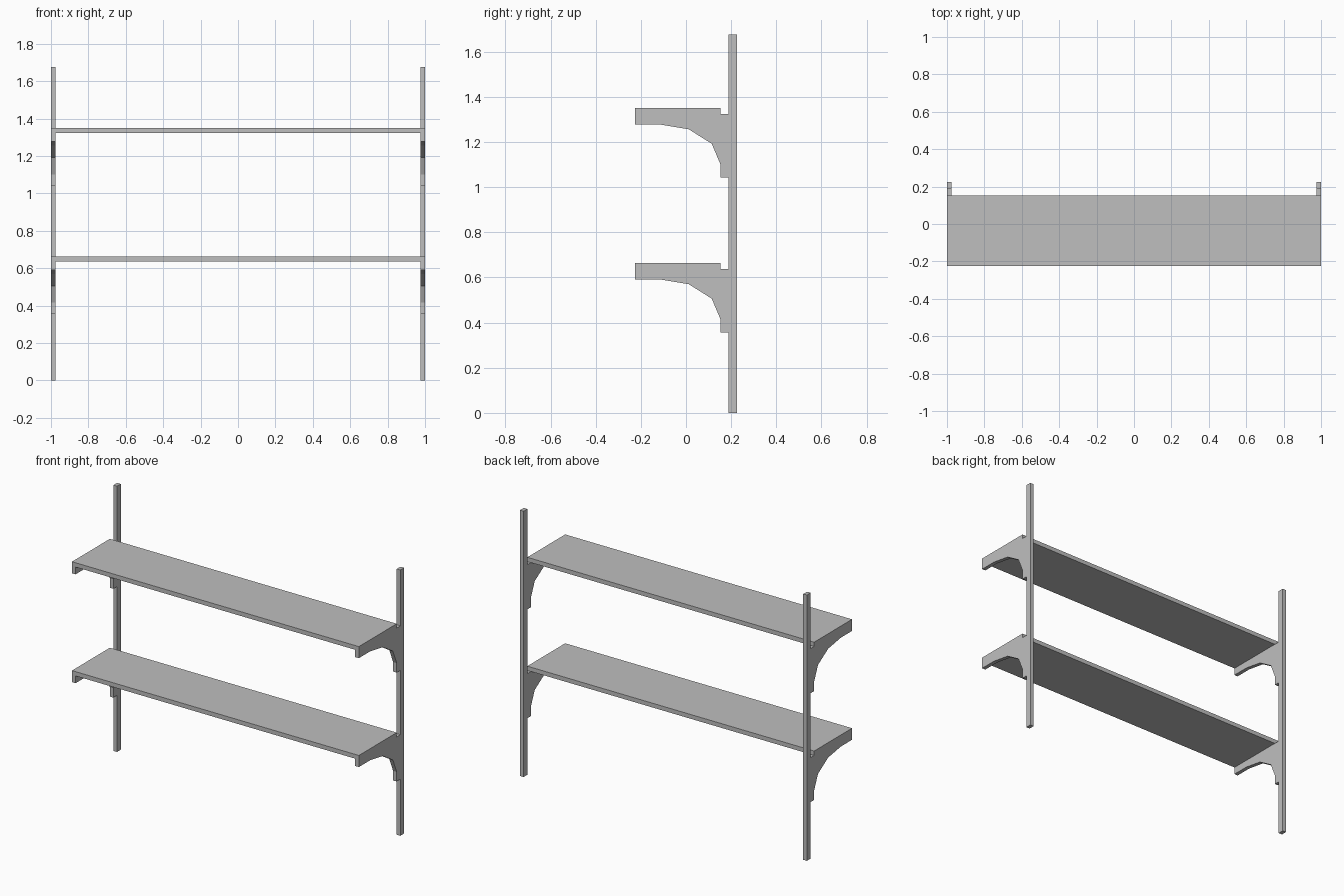
import bpy
import bmesh

if "Cube" in bpy.data.objects:
    bpy.data.objects.remove(bpy.data.objects["Cube"], do_unlink=True)

grey = bpy.data.materials.new("light grey")
grey.use_nodes = True
colour = (0.52, 0.52, 0.52, 1)
grey.diffuse_color = colour
grey.node_tree.nodes["Principled BSDF"].inputs["Base Color"].default_value = colour


def extrude_profile(name, profile, x0, x1):
    """Extrude a closed (y, z) profile from x0 to x1."""
    bm = bmesh.new()
    face = bm.faces.new([bm.verts.new((x0, y, z)) for y, z in profile])
    result = bmesh.ops.extrude_face_region(bm, geom=[face])
    moved = [g for g in result["geom"] if isinstance(g, bmesh.types.BMVert)]
    bmesh.ops.translate(bm, verts=moved, vec=(x1 - x0, 0, 0))
    bmesh.ops.recalc_face_normals(bm, faces=bm.faces[:])
    mesh = bpy.data.meshes.new(name)
    bm.to_mesh(mesh)
    bm.free()
    mesh.materials.append(grey)
    obj = bpy.data.objects.new(name, mesh)
    bpy.context.collection.objects.link(obj)


def rectangle(y0, y1, z0, z1):
    return [(y0, z0), (y1, z0), (y1, z1), (y0, z1)]


FRONT, BACK = -0.225, 0.225
SHELF_BACK, POST_FRONT = 0.152, 0.188
THICK = 0.027
TOP = 1.675
SHELVES = {"lower": 0.664, "upper": 1.35}
SIDES = {"left": (0.975, 1.0), "right": (-1.0, -0.975)}

# Bracket outline, heights measured down from the top of the shelf
BRACKET = [(FRONT, THICK), (FRONT, 0.073), (-0.115, 0.073), (0.012, 0.094),
           (0.114, 0.158), (SHELF_BACK, 0.248), (SHELF_BACK, 0.308),
           (POST_FRONT, 0.308), (POST_FRONT, THICK)]

# Upright posts
for side, (x0, x1) in SIDES.items():
    extrude_profile(f"{side}_post", rectangle(POST_FRONT, BACK, 0, TOP), x0, x1)

# Shelves with a curved bracket at each end
for level, z in SHELVES.items():
    extrude_profile(f"{level}_shelf", rectangle(FRONT, SHELF_BACK, z - THICK, z), -1, 1)
    for side, (x0, x1) in SIDES.items():
        extrude_profile(f"{level}_{side}_bracket",
                        [(y, z - drop) for y, drop in BRACKET], x0, x1)
